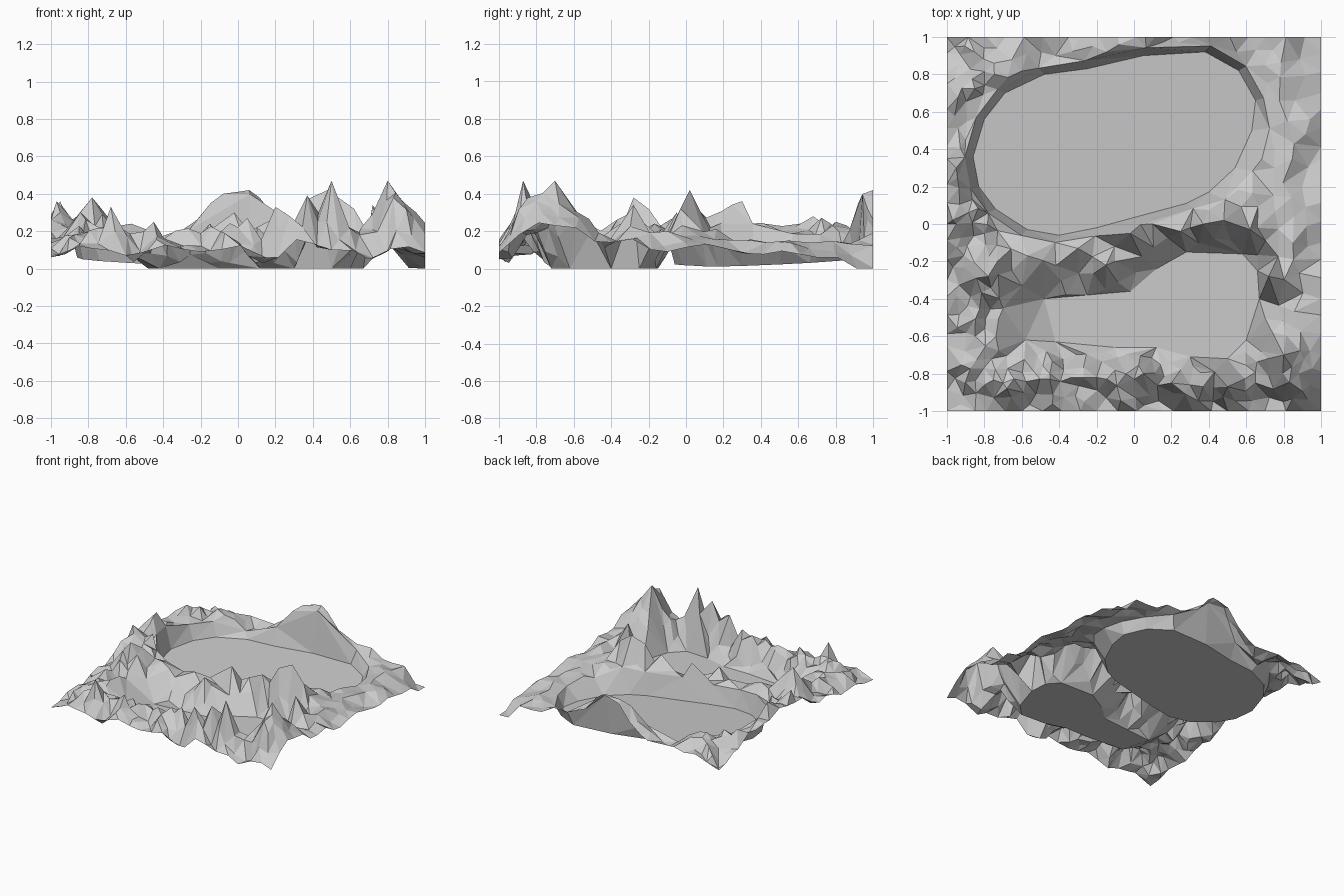
import bpy, random
from mathutils import Vector, geometry

if "Cube" in bpy.data.objects:
    bpy.data.objects.remove(bpy.data.objects["Cube"])

random.seed(7)

# Outlines of the two flat basin floors (x, y)
BIG = [(-.86, .36), (-.8, .56), (-.69, .7), (-.48, .8), (-.25, .83), (.05, .9), (.38, .92),
       (.56, .82), (.65, .66), (.63, .5), (.54, .3), (.4, .17), (.28, .11), (.02, .04),
       (-.2, -.02), (-.4, -.06), (-.57, -.03), (-.74, .08), (-.83, .2)]
SMALL = [(-.48, -.4), (-.42, -.63), (-.1, -.66), (.12, -.66), (.3, -.71), (.5, -.72),
         (.6, -.62), (.67, -.4), (.66, -.25), (.58, -.16), (.28, -.15), (.12, -.24),
         (-.02, -.36), (-.25, -.38)]

# Broad heights (x, y, z)
NORTH_WEST = [(.07, .95, .47), (-.08, .96, .4), (.15, .97, .32), (.24, .97, .26), (-.22, .95, .26),
              (-.42, .9, .12), (-.75, .86, .23), (-.94, .68, .25), (-.95, .3, .34), (-.9, .45, .2),
              (-.95, 0, .3), (-.8, -.05, .2), (-.8, -.28, .28), (-.7, -.85, .22), (-.85, -.6, .19),
              (-.7, -.45, .17)]
SOUTH = [(.5, -.87, .27), (.3, -.86, .25), (0, -.83, .22), (-.2, -.82, .19), (-.45, -.8, .19),
         (.8, -.7, .47), (.88, -.8, .36), (.74, -.58, .3), (.65, -.85, .18), (-.58, -.62, .08)]
MIDDLE = [(.48, .01, .28), (.3, -.02, .24), (.1, 0, .22), (-.02, -.05, .23), (-.1, -.2, .18),
          (-.3, -.13, .21), (-.57, -.17, .24), (.66, -.02, .23), (.74, -.28, .28), (.85, -.1, .2),
          (.75, .3, .15), (.82, .55, .15), (.7, .85, .14), (-.6, -.33, .15)]
# Narrow crags standing on top of the broad heights
SPIKES = [(.5, -.87, .47), (.37, -.87, .39), (.2, -.85, .33), (.05, -.8, .27), (.43, -.79, .3),
          (-.68, -.88, .33), (-.45, -.83, .25), (.48, .02, .42), (.37, 0, .37), (.25, -.04, .3),
          (-.02, -.05, .3), (-.15, -.22, .24), (.62, -.03, .32), (.72, -.28, .34), (-.78, -.28, .38),
          (-.97, .02, .36), (-.95, .3, .36), (-.94, .68, .28), (-.73, -.2, .32)]
# Heights round the border
BORDER = [(-1, -1, .06), (-.85, -1, .12), (-.6, -1, .07), (-.2, -1, .09), (.15, -1, .06), (.5, -1, .1),
          (.7, -1, .05), (1, -1, .085), (1, -.7, .23), (1, -.4, .14), (1, -.1, .09), (1, .35, .08),
          (1, .7, .06), (1, 1, 0), (.7, 1, .12), (.38, 1, .19), (.06, 1, .42), (-.35, 1, .15),
          (-.74, 1, .15), (-1, 1, .08), (-1, .75, .16), (-1, .35, .24), (-1, 0, .26), (-1, -.3, .14),
          (-1, -.65, .1)]
BROAD = NORTH_WEST + SOUTH + MIDDLE
CONTROLS = BROAD + BORDER + [(x, y, .0) for x, y in SMALL]


def height(x, y):
    """Distance-weighted blend of the control heights."""
    total = weight = 0
    for cx, cy, cz in CONTROLS:
        w = 1 / (((x - cx) ** 2 + (y - cy) ** 2) ** 1.6 + 1e-6)
        total += w * cz
        weight += w
    return total / weight


def big_floor(x, y):
    return max(.01, .01 + .03 * (.5 - x) + .055 * (y - .2))


def grow(outline, d, extra=0):
    """Push an outline away from its centre; extra widens the south-east bank."""
    c = Vector((sum(p[0] for p in outline), sum(p[1] for p in outline))) / len(outline)
    return [Vector(p) + (Vector(p) - c).normalized() * (d + (extra if p[0] > .35 and p[1] < .6 else 0))
            for p in outline]


def inside(p, outline):
    hit = False
    for a, b in zip(outline, outline[1:] + outline[:1]):
        if (a[1] > p[1]) != (b[1] > p[1]):
            if p[0] < a[0] + (p[1] - a[1]) * (b[0] - a[0]) / (b[1] - a[1]):
                hit = not hit
    return hit


pts, zs, edges = [], [], []


def add(x, y, z):
    pts.append(Vector((x, y)))
    zs.append(max(0, z))


def nearest(x, y):
    return min((Vector((x, y)) - p).length for p in pts)


def ring(outline, zfun):
    start = len(pts)
    n = len(outline)
    for p in outline:
        add(p[0], p[1], zfun(p[0], p[1]))
    edges.extend((start + i, start + (i + 1) % n) for i in range(n))


# Basin floors and the steep bank round the large one
rim = grow(BIG, .045, .05)
ring(BIG, big_floor)
ring(rim, lambda x, y: .85 * height(x, y))
ring(SMALL, lambda x, y: 0)
rim_keepout, small_keepout = grow(BIG, .06, .05), grow(SMALL, .04)

# Border, crags and broad heights
for x, y, z in BORDER:
    add(x, y, z)
for i in range(1, 20):
    t = -1 + i * .1 + .013
    for x, y in ((t, -1), (t, 1), (-1, t), (1, t)):
        if nearest(x, y) > .045:
            add(x, y, height(x, y) + random.uniform(-.015, .015))
for x, y, z in SPIKES + BROAD:
    if not inside((x, y), rim) and nearest(x, y) > .025:
        add(x, y, z)

# Scattered craggy points, finer to the west and south
for _ in range(6000):
    x, y = random.uniform(-.97, .97), random.uniform(-.97, .97)
    if inside((x, y), rim_keepout) or inside((x, y), small_keepout):
        continue
    rough = y < -.68 or x < -.72
    slope = -.72 < x < -.45 and -.66 < y < -.25
    gap = .05 if rough else .14 if slope else .075
    if nearest(x, y) < gap:
        continue
    amp = .05 if rough else .01 if slope else .02 if x > .68 or y > .6 else .035
    add(x, y, max(.03, height(x, y) + random.uniform(-amp, amp)))

# Triangulate into one faceted sheet
v2, _, faces, origin, _, _ = geometry.delaunay_2d_cdt(pts, edges, [], 0, 1e-5)
verts = []
for p, src in zip(v2, origin):
    z = zs[src[0]] if src else height(p.x, p.y)
    verts.append((p.x, p.y, z))
mesh = bpy.data.meshes.new("terrain")
mesh.from_pydata(verts, [], [list(f) for f in faces])
mesh.update()
terrain = bpy.data.objects.new("terrain", mesh)
bpy.context.collection.objects.link(terrain)
